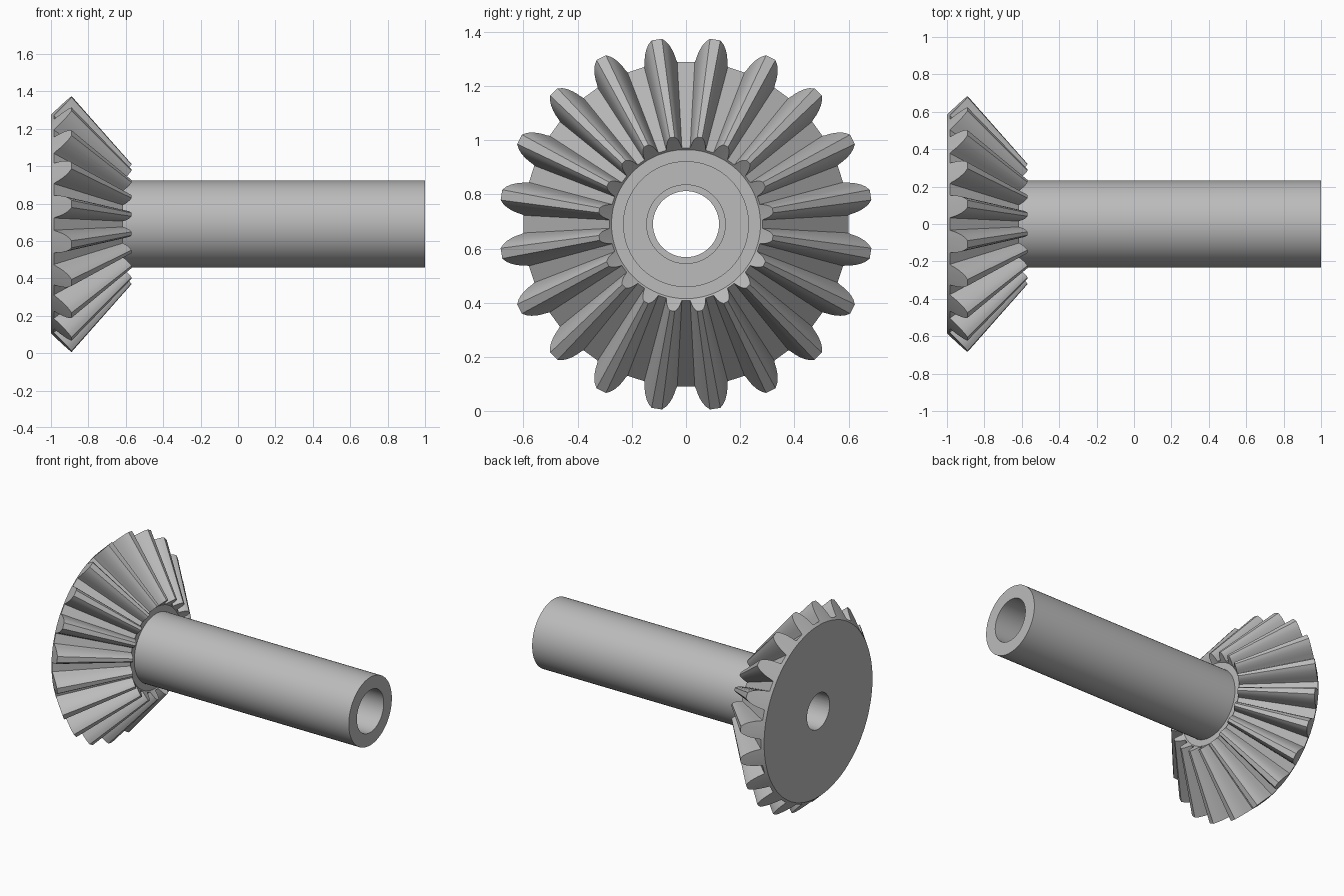
import bpy, bmesh
from math import sin, cos, radians, tau

cube = bpy.data.objects.get("Cube")
if cube:
    bpy.data.objects.remove(cube, do_unlink=True)

AXIS_Z = 0.69      # height of the shaft axis
TEETH = 20
APEX = -0.285      # x where all tooth lines converge
SHRINK = 0.47      # small end of a tooth relative to the large end

steel = bpy.data.materials.new("grey steel")
steel.diffuse_color = (0.5, 0.5, 0.5, 1)
steel.use_nodes = True
bsdf = next(n for n in steel.node_tree.nodes if n.type == 'BSDF_PRINCIPLED')
bsdf.inputs["Base Color"].default_value = (0.5, 0.5, 0.5, 1)


def point(x, r, a):
    """Position at radius r and angle a around the x axis, from the top."""
    return (x, r * sin(a), AXIS_Z + r * cos(a))


def add_ring(bm, samples):
    return [bm.verts.new(point(*s)) for s in samples]


def bridge(bm, a, b):
    n = len(a)
    for i in range(n):
        j = (i + 1) % n
        bm.faces.new((a[i], a[j], b[j], b[i]))


def finish(bm, name):
    bmesh.ops.recalc_face_normals(bm, faces=bm.faces)
    mesh = bpy.data.meshes.new(name)
    bm.to_mesh(mesh)
    bm.free()
    mesh.materials.append(steel)
    obj = bpy.data.objects.new(name, mesh)
    bpy.context.collection.objects.link(obj)
    bpy.ops.object.select_all(action='DESELECT')
    obj.select_set(True)
    bpy.context.view_layer.objects.active = obj
    bpy.ops.object.shade_smooth_by_angle(angle=radians(25))
    return obj


# Bevel gear: one tooth flank as (height up the back cone, half angle)
flank = [(0, 5.9), (0.12, 5.5), (0.3, 5.1), (0.5, 4.5),
         (0.7, 3.7), (0.86, 2.8), (1, 1.6)]
tooth = [(h, -a) for h, a in flank] + [(h, a) for h, a in reversed(flank)]
outline = []
for t in range(TEETH):
    for h, a in tooth:
        angle = radians(a) + (t + 0.5) * tau / TEETH
        outline.append((-0.985 + 0.095 * h, 0.60 + 0.09 * h, angle))


def toward_apex(samples):
    return [(APEX + (x - APEX) * SHRINK, r * SHRINK, a) for x, r, a in samples]


def circle(x, r):
    return [(x, r, s[2]) for s in outline]


back_edge = circle(-1.0, 0.585)
front_edge = toward_apex(back_edge)
front_x = front_edge[0][0]
bm = bmesh.new()
rings = [add_ring(bm, s) for s in (
    circle(-1.0, 0.122), back_edge, outline,
    toward_apex(outline), front_edge, circle(front_x, 0.122))]
for a, b in zip(rings, rings[1:] + rings[:1]):
    bridge(bm, a, b)
finish(bm, "bevel_gear")

# Hollow shaft: a lathed tube with a wider bore than the gear
SEGMENTS = 64
profile = [(front_x - 0.01, 0.145), (front_x - 0.01, 0.2325), (1.0, 0.2325), (1.0, 0.145)]
bm = bmesh.new()
rings = [add_ring(bm, [(x, r, i * tau / SEGMENTS) for i in range(SEGMENTS)])
         for x, r in profile]
for a, b in zip(rings, rings[1:] + rings[:1]):
    bridge(bm, a, b)
finish(bm, "hollow_shaft")
